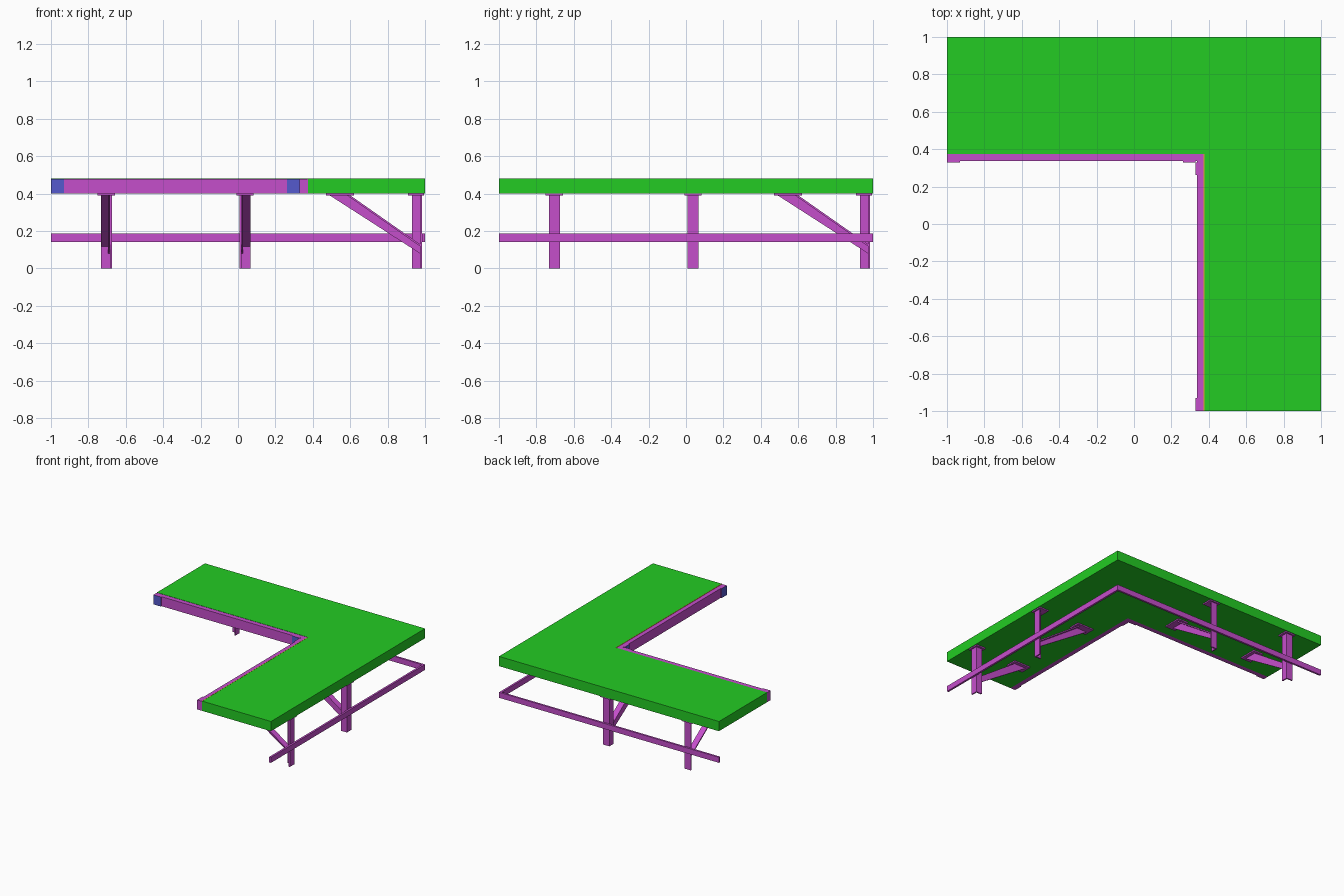
import bpy, bmesh
from mathutils import Vector

cube = bpy.data.objects.get("Cube")
if cube:
    bpy.data.objects.remove(cube, do_unlink=True)


def material(name, rgb):
    m = bpy.data.materials.new(name)
    m.use_nodes = True
    m.diffuse_color = (*rgb, 1)
    m.node_tree.nodes["Principled BSDF"].inputs["Base Color"].default_value = (*rgb, 1)
    return m


GREEN = material("green", (0.017, 0.6, 0.017))
PURPLE = material("purple", (0.56, 0.077, 0.6))
BLUE = material("blue", (0.09, 0.1, 0.61))
ORANGE = material("orange", (0.85, 0.4, 0.03))


def prism(name, base, offset, mats):
    """Extrude a flat outline by an offset vector."""
    bm = bmesh.new()
    face = bm.faces.new([bm.verts.new(p) for p in base])
    new = bmesh.ops.extrude_face_region(bm, geom=[face])["geom"]
    bmesh.ops.translate(bm, vec=offset,
                        verts=[v for v in new if isinstance(v, bmesh.types.BMVert)])
    bmesh.ops.recalc_face_normals(bm, faces=bm.faces)
    mesh = bpy.data.meshes.new(name)
    bm.to_mesh(mesh)
    bm.free()
    for m in mats:
        mesh.materials.append(m)
    obj = bpy.data.objects.new(name, mesh)
    bpy.context.collection.objects.link(obj)
    return obj


def slab(name, outline, z0, z1, *mats):
    return prism(name, [(x, y, z0) for x, y in outline], (0, 0, z1 - z0), mats)


def ell(a, b, end=1.0):
    """L outline between inner corner a and outer corner b."""
    return [(-end, b), (-end, a), (a, a), (a, -end), (b, -end), (b, b)]


def place(arm, v, u, z):
    """v runs along an arm, u across it; the two arms mirror each other."""
    return Vector((v, u, z) if arm == "back" else (u, v, z))


def bar(name, arm, profile, v0, v1, *mats):
    return prism(name, [place(arm, v0, u, z) for u, z in profile],
                 place(arm, v1 - v0, 0, 0), mats)


def rect(u0, u1, z0, z1):
    return [(u0, z0), (u1, z0), (u1, z1), (u0, z1)]


# Top with its inner trim, and the low rail
slab("table_top", ell(0.375, 1), 0.4, 0.48, GREEN)
slab("inner_trim", ell(0.337, 0.375), 0.4, 0.478, PURPLE)
slab("lower_rail", ell(0.984, 1), 0.14, 0.185, PURPLE)
bar("edge_line", "side", rect(0.372, 0.376, 0.477, 0.481), -1, 0.375, ORANGE)

TOP, T = 0.39, 0.01
WEB = [(0.49, TOP), (0.60, TOP), (0.972, 0.13), (0.972, 0.08)]
FLANGE = [(0.583, TOP), (0.60, TOP), (0.972, 0.13), (0.972, 0.118)]

for arm in ("back", "side"):
    # End plates on the trim, blue on the face toward the open corner
    for v0, v1 in ((-1, -0.93), (0.262, 0.329)):
        plate = bar(arm + "_trim_plate", arm, rect(0.329, 0.337, 0.4, 0.478),
                    v0, v1, PURPLE, BLUE)
        inward = place(arm, 0, -1, 0)
        for p in plate.data.polygons:
            p.material_index = int(p.normal.dot(inward) > 0.9)

    # Angle-iron legs and braces, with the webs facing each other
    for label, v, s in (("end", -0.704, 1), ("middle", 0.037, -1)):
        n = arm + "_" + label
        lo, hi = v - s * 0.029, v + s * 0.029
        bar(n + "_leg_flange", arm, rect(0.974, 0.984, 0, TOP), lo, hi, PURPLE)
        bar(n + "_leg_web", arm, rect(0.93, 0.974, 0, TOP), hi - s * T, hi, PURPLE)
        bar(n + "_brace_web", arm, WEB, hi - s * 2 * T, hi - s * T, PURPLE)
        bar(n + "_brace_flange", arm, FLANGE, lo, hi - s * 2 * T, PURPLE)
        for part, u0, u1 in (("_leg_pad", 0.91, 0.995), ("_brace_pad", 0.47, 0.62)):
            bar(n + part, arm, rect(u0, u1, TOP, 0.4), v - 0.046, v + 0.046, PURPLE)
